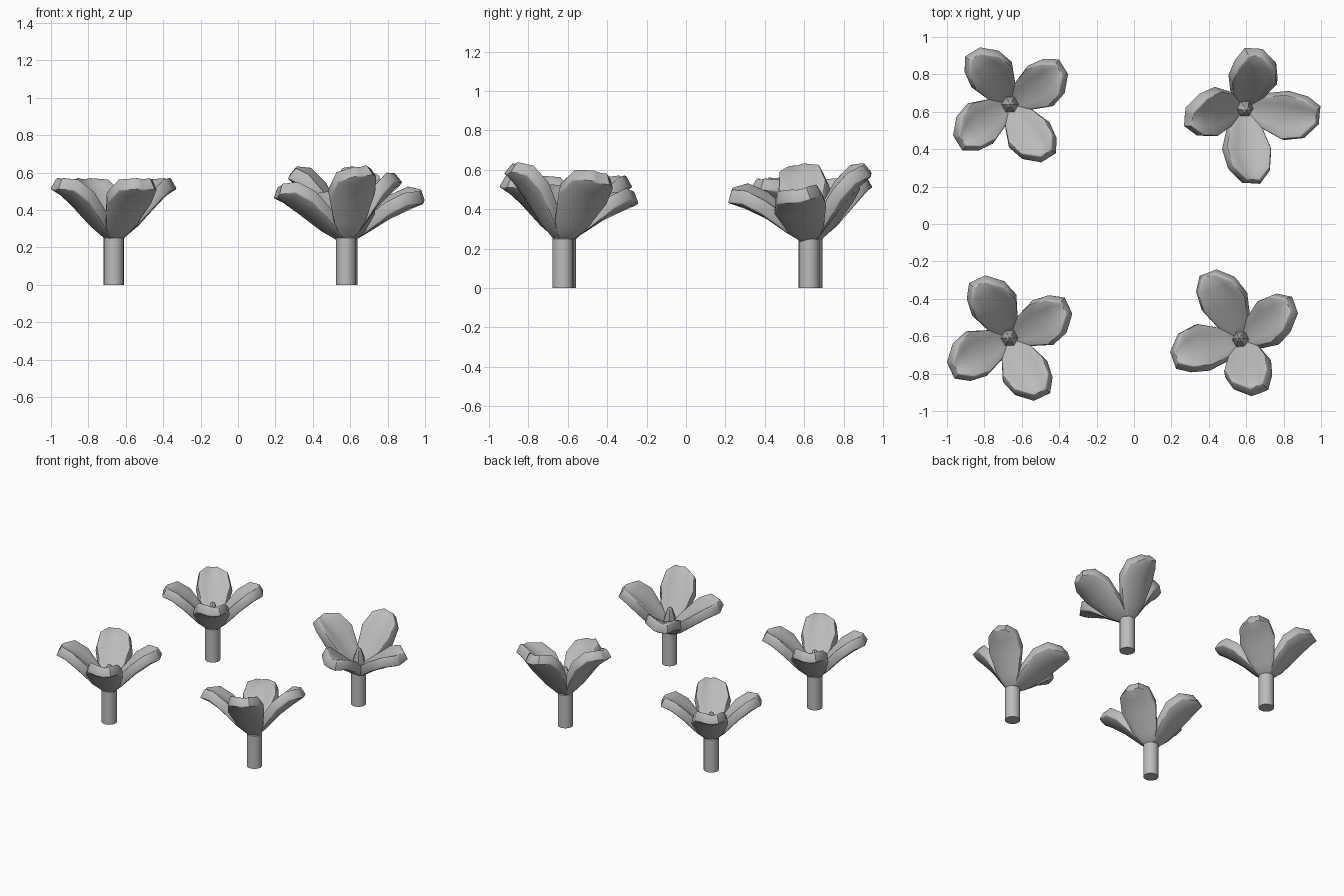
import bpy, bmesh, math
from mathutils import Matrix, Vector

if "Cube" in bpy.data.objects:
    bpy.data.objects.remove(bpy.data.objects["Cube"], do_unlink=True)

grey = bpy.data.materials.new("soft grey")
grey.use_nodes = True
colour = (0.5, 0.5, 0.5, 1)
grey.diffuse_color = colour
grey.node_tree.nodes["Principled BSDF"].inputs["Base Color"].default_value = colour

# Petal stations: distance out, height of keel, half width, rise of the rim, sideways drift
PETAL = [(0.02, 0.228, 0.032, 0.0, 0.0), (0.10, 0.297, 0.093, 0.02, 0.0),
         (0.20, 0.392, 0.133, 0.045, 0.0), (0.29, 0.458, 0.113, 0.046, 0.008),
         (0.362, 0.506, 0.05, 0.004, 0.024)]
THICK = 0.072


def finish(bm, name, matrix, angle):
    bmesh.ops.recalc_face_normals(bm, faces=bm.faces)
    mesh = bpy.data.meshes.new(name)
    bm.to_mesh(mesh)
    bm.free()
    mesh.materials.append(grey)
    obj = bpy.data.objects.new(name, mesh)
    bpy.context.collection.objects.link(obj)
    obj.matrix_world = matrix
    bpy.ops.object.select_all(action="DESELECT")
    obj.select_set(True)
    bpy.context.view_layer.objects.active = obj
    bpy.ops.object.shade_smooth_by_angle(angle=math.radians(angle))


def petal(name, matrix):
    # Cupped shell folded along a keel, thickened towards the flower's axis
    bm = bmesh.new()
    rims = []
    for depth in (0, THICK):
        rows = []
        for r, z, half, rise, drift in PETAL:
            row = []
            for t in (-1, -0.55, 0, 0.55, 1):
                p = Vector((r, half * t + drift, z + rise * abs(t) ** 1.3))
                p += Vector((-0.45, -0.2 * t, 0.87)) * depth
                row.append(bm.verts.new(p))
            rows.append(row)
        for a, b in zip(rows, rows[1:]):
            for i in range(4):
                bm.faces.new((a[i], a[i + 1], b[i + 1], b[i]))
        rims.append(rows[0] + [row[-1] for row in rows[1:]] + rows[-1][-2::-1]
                    + [row[0] for row in rows[-2:0:-1]])
    low, high = rims
    for i in range(len(low)):
        j = (i + 1) % len(low)
        bm.faces.new((low[i], low[j], high[j], high[i]))
    # Rounded rim
    rim_edges = [bm.edges.get((rim[i - 1], rim[i]))
                 for rim in rims for i in range(len(rim))]
    bmesh.ops.recalc_face_normals(bm, faces=bm.faces)
    bmesh.ops.bevel(bm, geom=rim_edges, offset=0.014, segments=2,
                    profile=0.5, affect="EDGES", clamp_overlap=True)
    finish(bm, name, matrix, 45)


def lathe(name, profile, sides, matrix, angle):
    bm = bmesh.new()
    verts = [bm.verts.new((r, 0, z)) for r, z in profile]
    edges = [bm.edges.new(pair) for pair in zip(verts, verts[1:])]
    bmesh.ops.spin(bm, geom=verts + edges, axis=(0, 0, 1), cent=(0, 0, 0),
                   steps=sides, angle=math.tau)
    bmesh.ops.remove_doubles(bm, verts=bm.verts, dist=0.0005)
    finish(bm, name, matrix, angle)


def lean(base, degrees, size=1):
    # Tip the flower head about the top of its stem
    pivot = Matrix.Translation((0, 0, 0.26))
    turn = Matrix.Rotation(math.radians(degrees), 4, Vector((1, 1, 0)))
    return base @ pivot @ turn @ Matrix.Scale(size, 4) @ pivot.inverted()


def flower(label, x, y, turn, tilt, size):
    base = Matrix.Translation((x, y, 0))
    lathe(label + " stem", [(0, 0), (0.053, 0), (0.053, 0.25), (0, 0.27)],
          24, base, 40)
    lathe(label + " pistil", [(0, 0.24), (0.046, 0.24), (0.046, 0.34),
                              (0.018, 0.43), (0, 0.445)], 6, lean(base, tilt / 2), 25)
    for i in range(4):
        spin = Matrix.Rotation(math.radians(turn + 90 * i), 4, "Z")
        petal(f"{label} petal {i + 1}", lean(base, tilt, size) @ spin)


flower("back right flower", -0.663, 0.64, 32, 1, 0.97)
flower("back left flower", 0.585, 0.625, -4, 15, 1.02)
flower("front right flower", -0.665, -0.61, 25, 0, 1)
flower("front left flower", 0.578, -0.625, 20, -14, 1)
